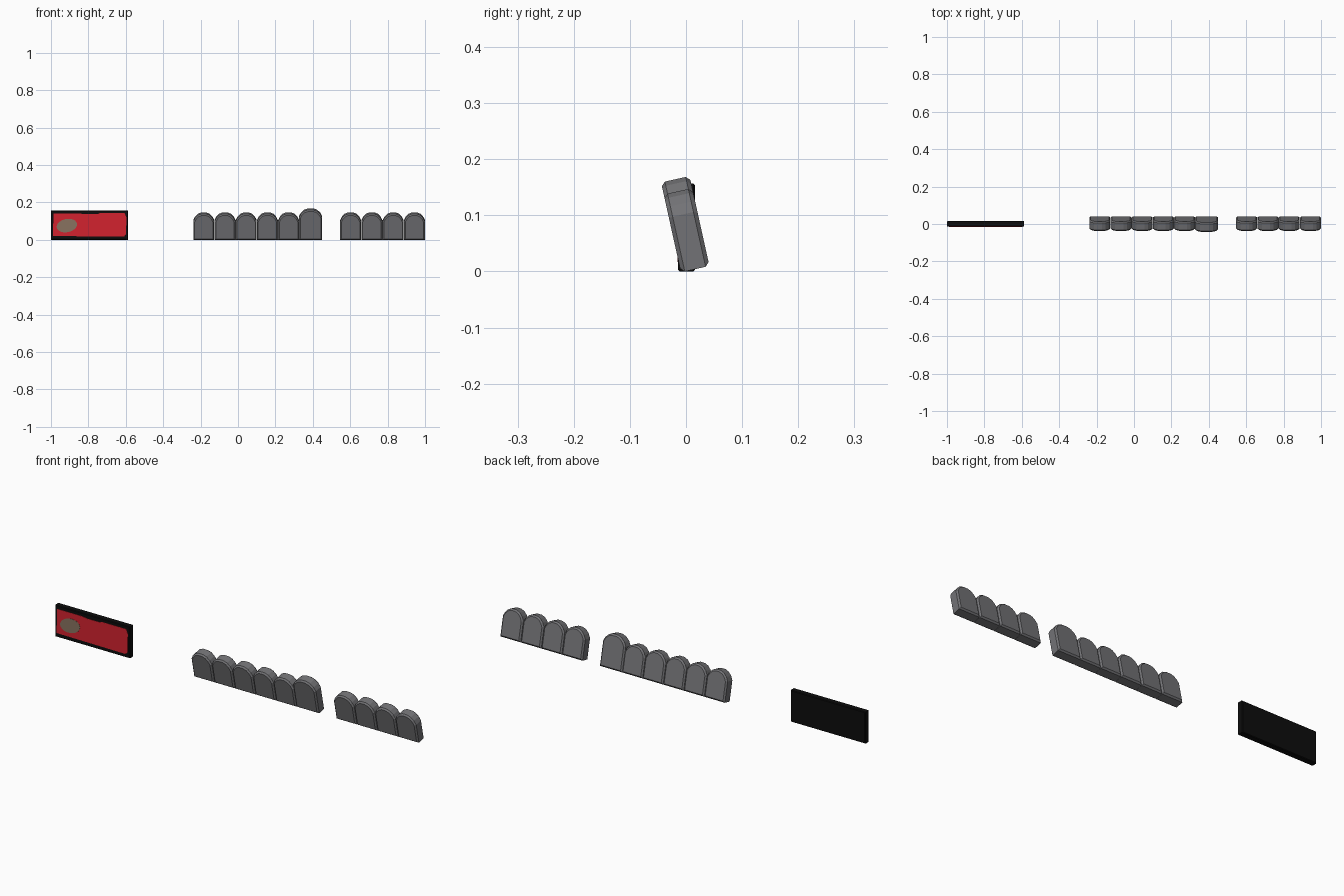
import bpy, bmesh, math
from mathutils import Matrix

if "Cube" in bpy.data.objects:
    bpy.data.objects.remove(bpy.data.objects["Cube"])


def material(name, rgb):
    m = bpy.data.materials.new(name)
    m.diffuse_color = (*rgb, 1)
    m.use_nodes = True
    m.node_tree.nodes["Principled BSDF"].inputs["Base Color"].default_value = m.diffuse_color
    return m


stone_grey = material("stone grey", (0.17, 0.17, 0.18))
black = material("black", (0.004, 0.004, 0.004))
red = material("red", (0.65, 0.016, 0.028))
tan = material("tan", (0.25, 0.17, 0.115))


def prism(name, outline, y0, y1, mat, bevel=0.0):
    """Extrude an (x, z) outline from y0 to y1, chamfering the front and back rims."""
    bm = bmesh.new()
    face = bm.faces.new([bm.verts.new((x, y0, z)) for x, z in outline])
    ext = bmesh.ops.extrude_face_region(bm, geom=[face])
    verts = [g for g in ext["geom"] if isinstance(g, bmesh.types.BMVert)]
    bmesh.ops.translate(bm, verts=verts, vec=(0, y1 - y0, 0))
    if bevel:
        rims = [e for e in bm.edges
                if abs(e.verts[0].co.y - e.verts[1].co.y) < 1e-6]
        bmesh.ops.bevel(bm, geom=rims, offset=bevel, segments=1, affect='EDGES')
    bmesh.ops.recalc_face_normals(bm, faces=bm.faces)
    me = bpy.data.meshes.new(name)
    bm.to_mesh(me)
    bm.free()
    me.materials.append(mat)
    ob = bpy.data.objects.new(name, me)
    bpy.context.collection.objects.link(ob)
    return ob


def stone(name, x, width, height):
    """Arched stone leaning forwards."""
    w, rise = width / 2, 0.042
    s = height - rise
    half = [(w, 0), (w, s), (w * 0.83, s + rise * 0.45),
            (w * 0.56, s + rise * 0.82), (w * 0.22, height)]
    outline = half + [(-a, b) for a, b in reversed(half)]
    ob = prism(name, outline, 0, 0.052, stone_grey, 0.007)
    ob.data.transform(Matrix.Translation((x, -0.009, 0)) @
                      Matrix.Rotation(math.radians(12.5), 4, 'X'))
    low = min(v.co.z for v in ob.data.vertices)
    ob.data.transform(Matrix.Translation((0, 0, -low)))


# Long row with one tall end stone, then the short row
for i in range(5):
    stone("row_stone", -0.183 + 0.1134 * i, 0.112, 0.142)
stone("tall_stone", 0.388, 0.124, 0.164)
for i in range(4):
    stone("short_row_stone", 0.602 + 0.1138 * i, 0.112, 0.142)

# Sign board, red face plate and oval patch
prism("sign_board", [(-1, 0), (-0.587, 0), (-0.587, 0.157), (-1, 0.157)],
      -0.014, 0.016, black, 0.003)
prism("red_face", [(-0.99, 0.02), (-0.61, 0.017), (-0.598, 0.03), (-0.597, 0.12),
                   (-0.606, 0.142), (-0.74, 0.142), (-0.75, 0.137),
                   (-0.82, 0.137), (-0.85, 0.141), (-0.986, 0.141)],
      -0.0155, -0.013, red)
oval = []
for i in range(20):
    a = 2 * math.pi * i / 20
    u, v = 0.055 * math.cos(a), 0.036 * math.sin(a)
    oval.append((-0.915 + u, 0.076 + v + 0.12 * u))
prism("oval_patch", oval, -0.0165, -0.015, tan)
